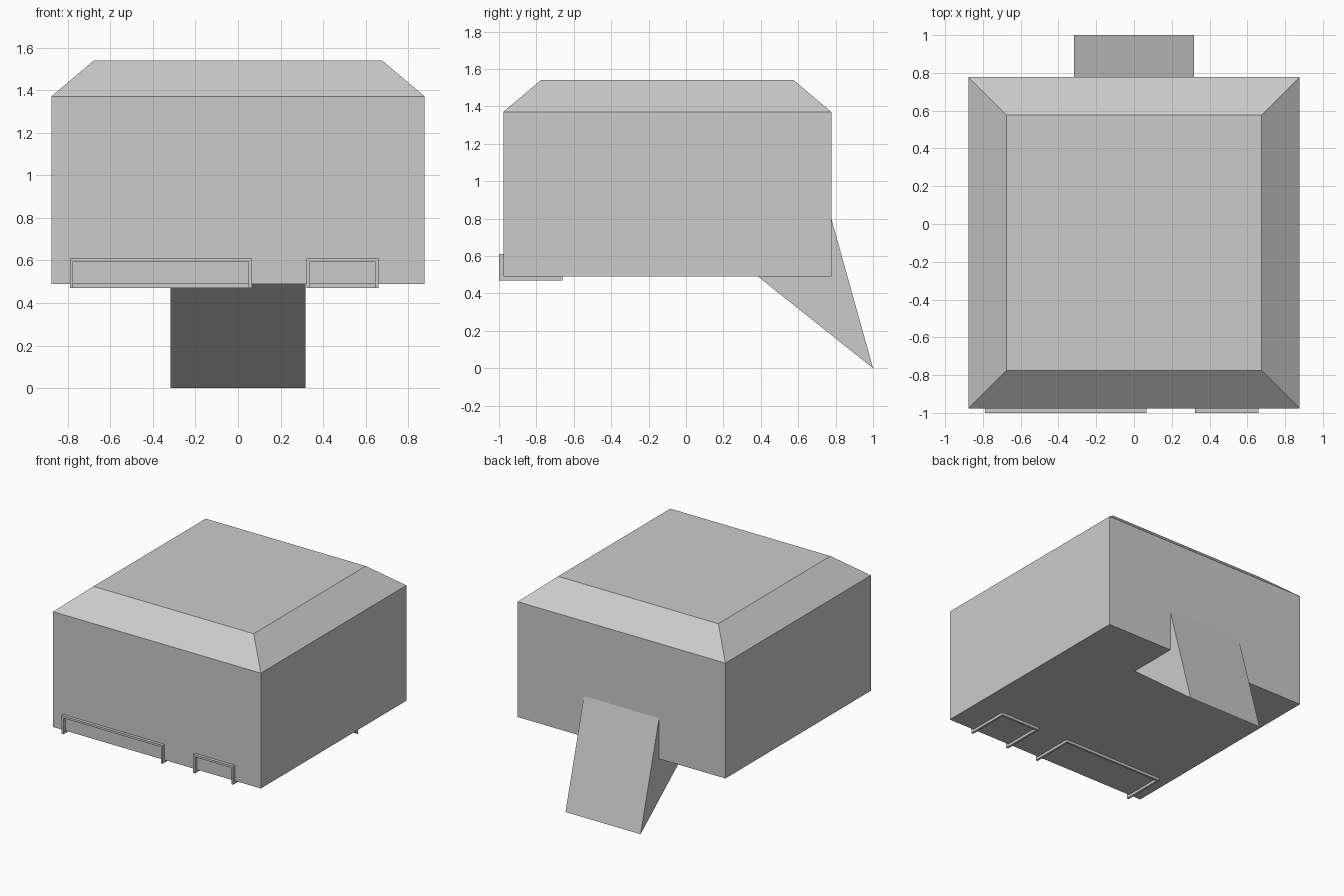
import bpy
import bmesh

if "Cube" in bpy.data.objects:
    bpy.data.objects.remove(bpy.data.objects["Cube"])


def finish(name, bm):
    bmesh.ops.recalc_face_normals(bm, faces=bm.faces)
    mesh = bpy.data.meshes.new(name)
    bm.to_mesh(mesh)
    bm.free()
    obj = bpy.data.objects.new(name, mesh)
    bpy.context.collection.objects.link(obj)
    return obj


def stack(name, levels):
    """Closed solid from rectangles (half_x, y_front, y_back, z), bottom to top."""
    bm = bmesh.new()
    rings = [[bm.verts.new((x, y, z)) for x, y in
              ((-hx, y0), (hx, y0), (hx, y1), (-hx, y1))] for hx, y0, y1, z in levels]
    for a, b in zip(rings, rings[1:]):
        for i in range(4):
            j = (i + 1) % 4
            bm.faces.new((a[i], a[j], b[j], b[i]))
    bm.faces.new(rings[0])
    bm.faces.new(rings[-1])
    return finish(name, bm)


def add_prism(bm, profile, x0, x1):
    """Extrude a (y, z) profile along x."""
    face = bm.faces.new([bm.verts.new((x0, y, z)) for y, z in profile])
    out = bmesh.ops.extrude_face_region(bm, geom=[face])["geom"]
    new = [v for v in out if isinstance(v, bmesh.types.BMVert)]
    bmesh.ops.translate(bm, verts=new, vec=(x1 - x0, 0, 0))
    # extrude_face_region drops the source face of an open sheet; restore the cap
    open_edges = [e for e in bm.edges if e.is_boundary]
    if open_edges:
        bmesh.ops.holes_fill(bm, edges=open_edges)


BASE, EAVE, TOP = 0.49, 1.37, 1.54
FRONT, BACK = -0.977, 0.777

# Main block with bevelled roof
stack("body", [(0.877, FRONT, BACK, BASE),
               (0.877, FRONT, BACK, EAVE),
               (0.676, FRONT + 0.201, BACK - 0.201, TOP)])

# Slanted wedge support at the back
bm = bmesh.new()
add_prism(bm, [(BACK, 0.80), (1.0, 0.0), (0.385, BASE), (BACK, BASE)], -0.317, 0.317)
finish("rear_wedge", bm)

# Thin trim frames wrapping the lower front edge
T = 0.016
Y0, Y1, Z0, Z1 = -1.0, -0.66, 0.47, 0.61
for name, x0, x1 in (("left_trim_frame", -0.79, 0.065),
                     ("right_trim_frame", 0.322, 0.66)):
    bm = bmesh.new()
    leg = [(Y0, Z0), (Y1, Z0), (Y1, BASE), (FRONT, BASE), (FRONT, Z1), (Y0, Z1)]
    add_prism(bm, leg, x0, x0 + T)
    add_prism(bm, leg, x1 - T, x1)
    # upper bar on the front, rear bar underneath
    for a, b, c, d in ((Y0, FRONT, Z1 - T, Z1), (Y1 - T, Y1, Z0, BASE)):
        add_prism(bm, [(a, c), (b, c), (b, d), (a, d)], x0 + T, x1 - T)
    finish(name, bm)
